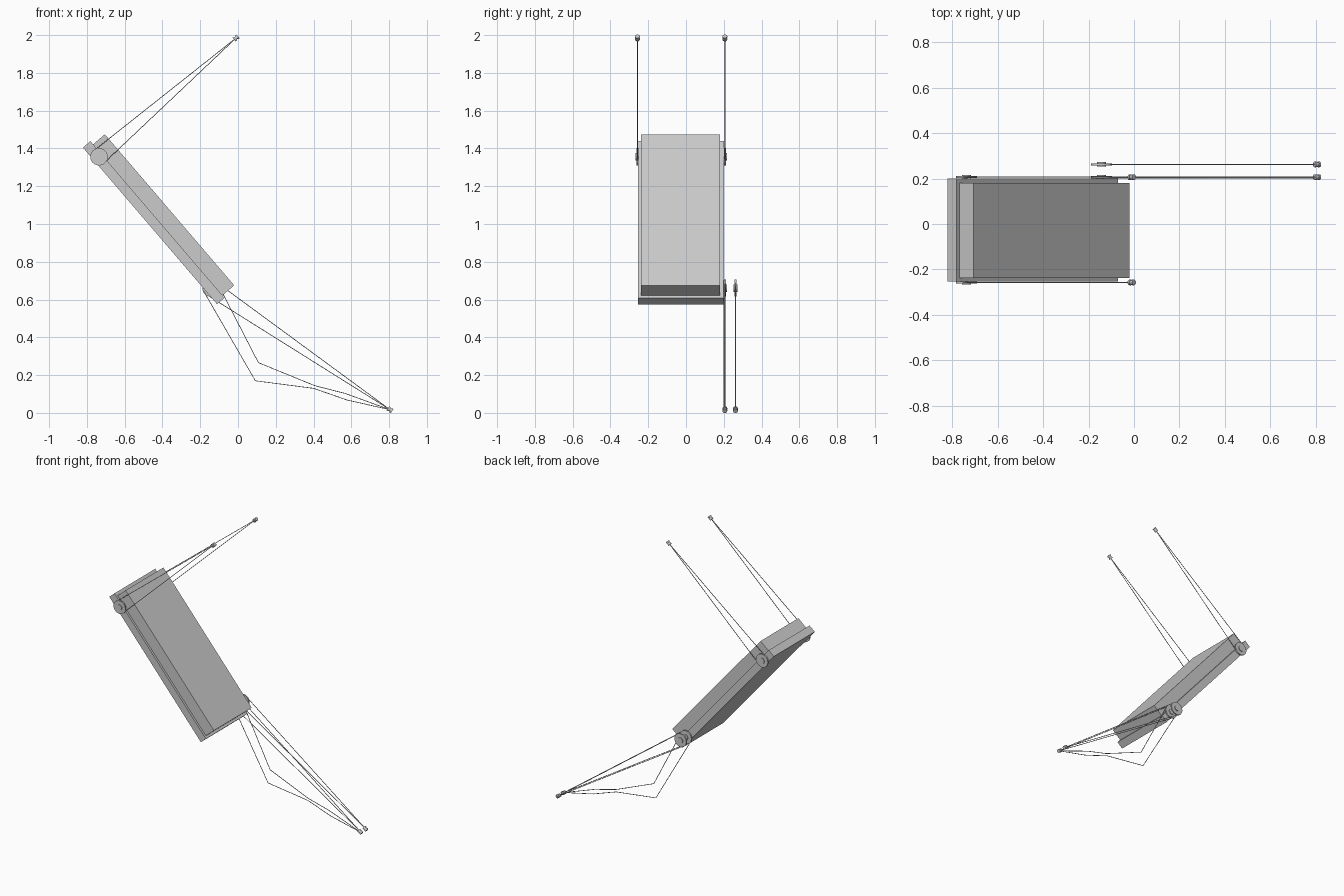
import bpy
from math import sin, cos, atan2, acos, pi
from mathutils import Vector

if "Cube" in bpy.data.objects:
    bpy.data.objects.remove(bpy.data.objects["Cube"])

# Tilted frame of the panel: u runs down its length, v is its outward normal
A = Vector((-0.705, 0, 1.475))
TILT = atan2(0.80, 0.685)
U = Vector((cos(TILT), 0, -sin(TILT)))
V = Vector((sin(TILT), 0, cos(TILT)))


def slab(name, u0, u1, v0, v1, y0, y1):
    c = A + U * (u0 + u1) / 2 + V * (v0 + v1) / 2
    bpy.ops.mesh.primitive_cube_add(size=1, location=(c.x, (y0 + y1) / 2, c.z),
                                    rotation=(0, TILT, 0))
    ob = bpy.context.object
    ob.name = name
    ob.scale = (u1 - u0, y1 - y0, v1 - v0)


def rod(name, centre, axis, radius, length, sides=24):
    bpy.ops.mesh.primitive_cylinder_add(
        vertices=sides, radius=radius, depth=length, location=centre,
        rotation=Vector(axis).to_track_quat('Z', 'Y').to_euler())
    bpy.context.object.name = name
    bpy.ops.object.shade_smooth_by_angle()


def wire(name, points, radius=0.0022):
    cu = bpy.data.curves.new(name, 'CURVE')
    cu.dimensions = '3D'
    cu.bevel_depth = radius
    cu.bevel_resolution = 1
    sp = cu.splines.new('POLY')
    sp.points.add(len(points) - 1)
    for p, co in zip(sp.points, points):
        p.co = (*co, 1)
    ob = bpy.data.objects.new(name, cu)
    bpy.context.collection.objects.link(ob)
    bpy.ops.object.select_all(action='DESELECT')
    ob.select_set(True)
    bpy.context.view_layer.objects.active = ob
    bpy.ops.object.convert(target='MESH')


def strap(name, hub, y, upper, lower, r=0.042):
    """Wire from the tip, round the hub and back to the tip."""
    def tangent(p, side):
        dx, dz = p[0] - hub[0], p[1] - hub[1]
        return atan2(dz, dx) + side * acos(r / (dx * dx + dz * dz) ** 0.5)
    a, b = tangent(upper[-1], 1), tangent(lower[-1], -1) + 2 * pi
    arc = [(hub[0] + r * cos(a + (b - a) * i / 14),
            hub[1] + r * sin(a + (b - a) * i / 14)) for i in range(15)]
    wire(name, [(x, y, z) for x, z in upper + arc + lower[::-1]])


def pulley(name, hub, y):
    c = (hub[0], y, hub[1])
    rod(name + "_disc", c, (0, 1, 0), 0.046, 0.009)
    rod(name + "_hub", c, (0, 1, 0), 0.02, 0.02)


def tip_spool(name, tip, y, hub):
    d = Vector((tip[0] - hub[0], 0, tip[1] - hub[1])).normalized()
    c = Vector((tip[0], y, tip[1]))
    rod(name + "_core", c, d, 0.009, 0.024, 16)
    for i, s in enumerate((-1, 1)):
        rod(f"{name}_flange_{i}", c + d * s * 0.009, d, 0.0125, 0.009, 16)


# Panel: thick body on a slightly wider backing board
slab("panel_body", 0, 1.053, -0.082, 0, -0.238, 0.181)
slab("backing_board", -0.022, 1.07, -0.134, -0.082, -0.253, 0.2)

# Upper arms on both sides
top_hub, top_tip = (-0.736, 1.356), (-0.01, 1.985)
for side, y in (("front", -0.257), ("back", 0.206)):
    pulley(f"upper_pulley_{side}", top_hub, y)
    strap(f"upper_wire_{side}", top_hub, y, [top_tip], [top_tip])
    tip_spool(f"upper_tip_{side}", top_tip, y, top_hub)

# Lower arms: a slack one next to the board and a taut one outside it
low_hub, low_tip = (-0.143, 0.661), (0.805, 0.017)
for side, y in (("inner", 0.206), ("outer", 0.262)):
    pulley(f"lower_pulley_{side}", low_hub, y)
    tip_spool(f"lower_tip_{side}", low_tip, y, low_hub)
strap("lower_wire_taut", low_hub, 0.262, [low_tip], [low_tip])
strap("lower_wire_taut_inner", low_hub, 0.206, [low_tip], [low_tip])
strap("lower_wire_slack", low_hub, 0.202,
      [low_tip, (0.567, 0.103), (0.404, 0.145), (0.108, 0.266)],
      [low_tip, (0.578, 0.068), (0.40, 0.13), (0.092, 0.17)])
